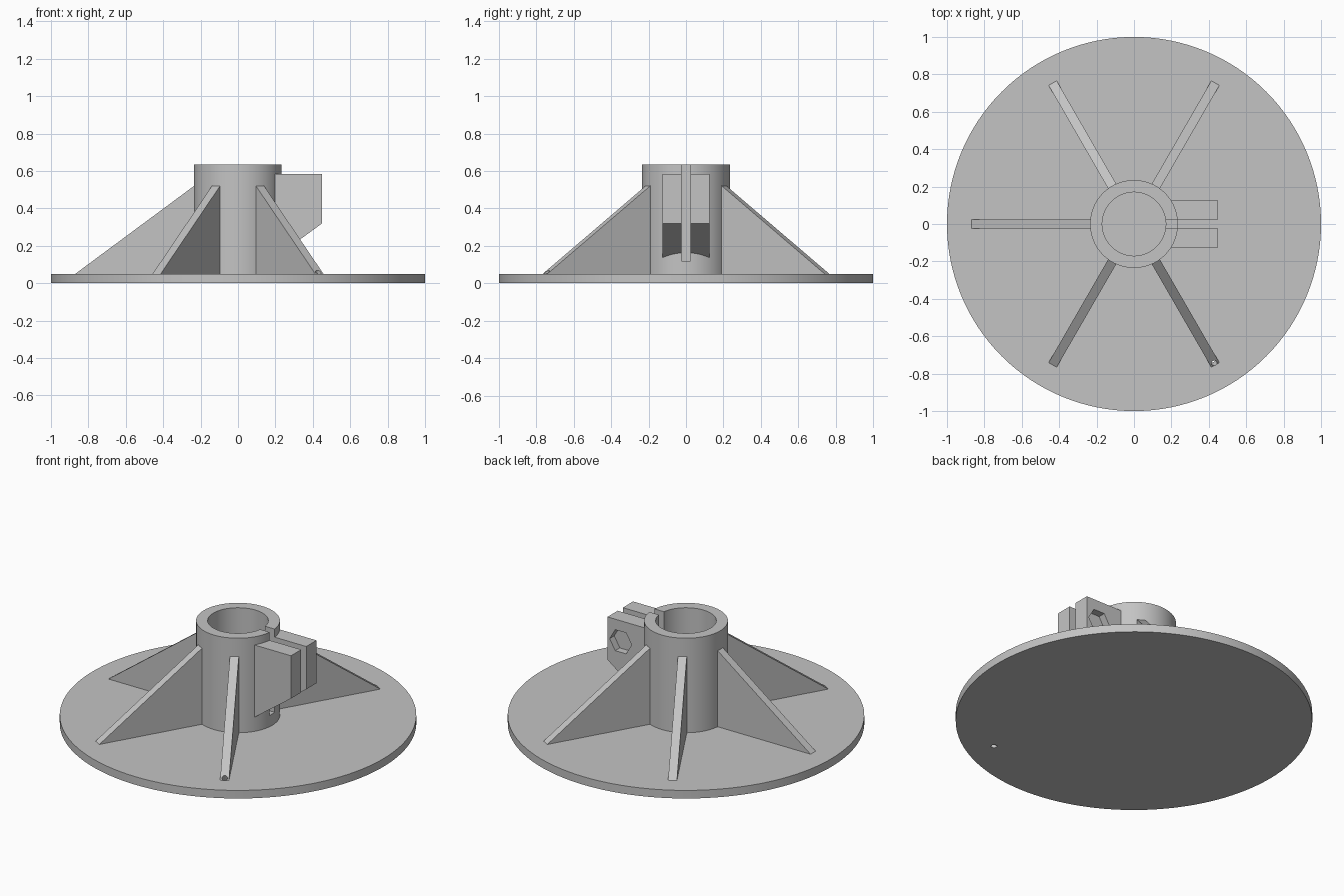
import bpy
import bmesh
from math import radians, pi, atan2
from mathutils import Matrix, Vector

if "Cube" in bpy.data.objects:
    bpy.data.objects.remove(bpy.data.objects["Cube"], do_unlink=True)

grey = bpy.data.materials.new("plain grey")
grey.use_nodes = True
COLOUR = (0.55, 0.55, 0.55, 1)
grey.diffuse_color = COLOUR
grey.node_tree.nodes["Principled BSDF"].inputs["Base Color"].default_value = COLOUR

PLATE_TOP, TOP = 0.05, 0.635
OUTER, BORE, THICK = 0.235, 0.17, 0.05


def make(name, bm):
    bmesh.ops.recalc_face_normals(bm, faces=bm.faces)
    mesh = bpy.data.meshes.new(name)
    bm.to_mesh(mesh)
    bm.free()
    mesh.materials.append(grey)
    ob = bpy.data.objects.new(name, mesh)
    bpy.context.collection.objects.link(ob)
    return ob


def rod(name, radius, start, end, sides=96, turn=0):
    """Cylinder or prism between two points."""
    start, end = Vector(start), Vector(end)
    axis = end - start
    bm = bmesh.new()
    bmesh.ops.create_cone(bm, cap_ends=True, segments=sides, radius1=radius,
                          radius2=radius, depth=axis.length)
    spin = axis.to_track_quat('Z', 'Y').to_matrix().to_4x4()
    bm.transform(Matrix.Translation((start + end) / 2) @ spin @ Matrix.Rotation(turn, 4, 'Z'))
    return make(name, bm)


def slab(name, outline, y0, y1, angle=0):
    """Extrude an x-z outline along y, then turn it about z."""
    bm = bmesh.new()
    face = bm.faces.new([bm.verts.new((x, y0, z)) for x, z in outline])
    new = bmesh.ops.extrude_face_region(bm, geom=[face])["geom"]
    bmesh.ops.translate(bm, vec=(0, y1 - y0, 0),
                        verts=[v for v in new if isinstance(v, bmesh.types.BMVert)])
    bm.transform(Matrix.Rotation(angle, 4, 'Z'))
    return make(name, bm)


def cut(target, cutter):
    mod = target.modifiers.new("cut", 'BOOLEAN')
    mod.operation, mod.solver, mod.object = 'DIFFERENCE', 'EXACT', cutter
    bpy.context.view_layer.objects.active = target
    bpy.ops.object.modifier_apply(modifier=mod.name)


def discard(ob):
    bpy.data.objects.remove(ob, do_unlink=True)


# Round base plate
plate = rod("base_plate", 1, (0, 0, 0), (0, 0, PLATE_TOP), 128)
parts = [plate]

# Split collar: tube with a slot on the +x side
collar = rod("split_collar", OUTER, (0, 0, PLATE_TOP - 0.02), (0, 0, TOP))
bore = rod("bore_cutter", BORE, (0, 0, PLATE_TOP), (0, 0, TOP + 0.1))
slot = slab("slot_cutter", [(0, 0.12), (0.4, 0.12), (0.4, 0.8), (0, 0.8)],
            -THICK / 2, THICK / 2)
for tool in (bore, slot):
    cut(collar, tool)
    discard(tool)
parts.append(collar)

# Clamp lugs either side of the slot, with a bolt hole and a nut pocket at the back
lug_outline = [(0.18, 0.585), (0.45, 0.585), (0.45, 0.32), (0.18, 0.123)]
bolt = rod("bolt_cutter", 0.038, (0.36, -0.3, 0.455), (0.36, 0.3, 0.455), 32)
nut = rod("nut_cutter", 0.075, (0.36, 0.08, 0.455), (0.36, 0.2, 0.455), 6, pi / 2)
# keep two flats of the pocket level
points = [v.co.z for v in nut.data.vertices]
if max(points) - 0.455 > 0.07:
    nut.data.transform(Matrix.Translation((0.36, 0, 0.455)) @ Matrix.Rotation(pi / 6, 4, 'Y')
                       @ Matrix.Translation((-0.36, 0, -0.455)))
for name, side in (("front_lug", -1), ("back_lug", 1)):
    lug = slab(name, lug_outline, side * THICK / 2, side * 0.125)
    cut(lug, bolt)
    if side > 0:
        cut(lug, nut)
    parts.append(lug)
discard(bolt)
discard(nut)

# Five ribs; every other one has a slanted drain hole through its toe
rib_outline = [(0.2, 0.03), (0.87, 0.03), (0.87, PLATE_TOP), (0.2, 0.546)]
for i in range(1, 6):
    angle = radians(60 * i)
    rib = slab(f"rib_{i}", rib_outline, -THICK / 2, THICK / 2, angle)
    if i % 2:
        turn = Matrix.Rotation(angle, 3, 'Z')
        drain = rod("drain_cutter", 0.016, turn @ Vector((0.815, 0, -0.05)),
                    turn @ Vector((0.895, 0, 0.15)), 20)
        cut(rib, drain)
        cut(plate, drain)
        discard(drain)
    parts.append(rib)

# Smooth the round walls, keep edges sharp
bpy.ops.object.select_all(action='DESELECT')
for ob in parts:
    ob.select_set(True)
bpy.context.view_layer.objects.active = plate
bpy.ops.object.shade_smooth_by_angle(angle=radians(30))
